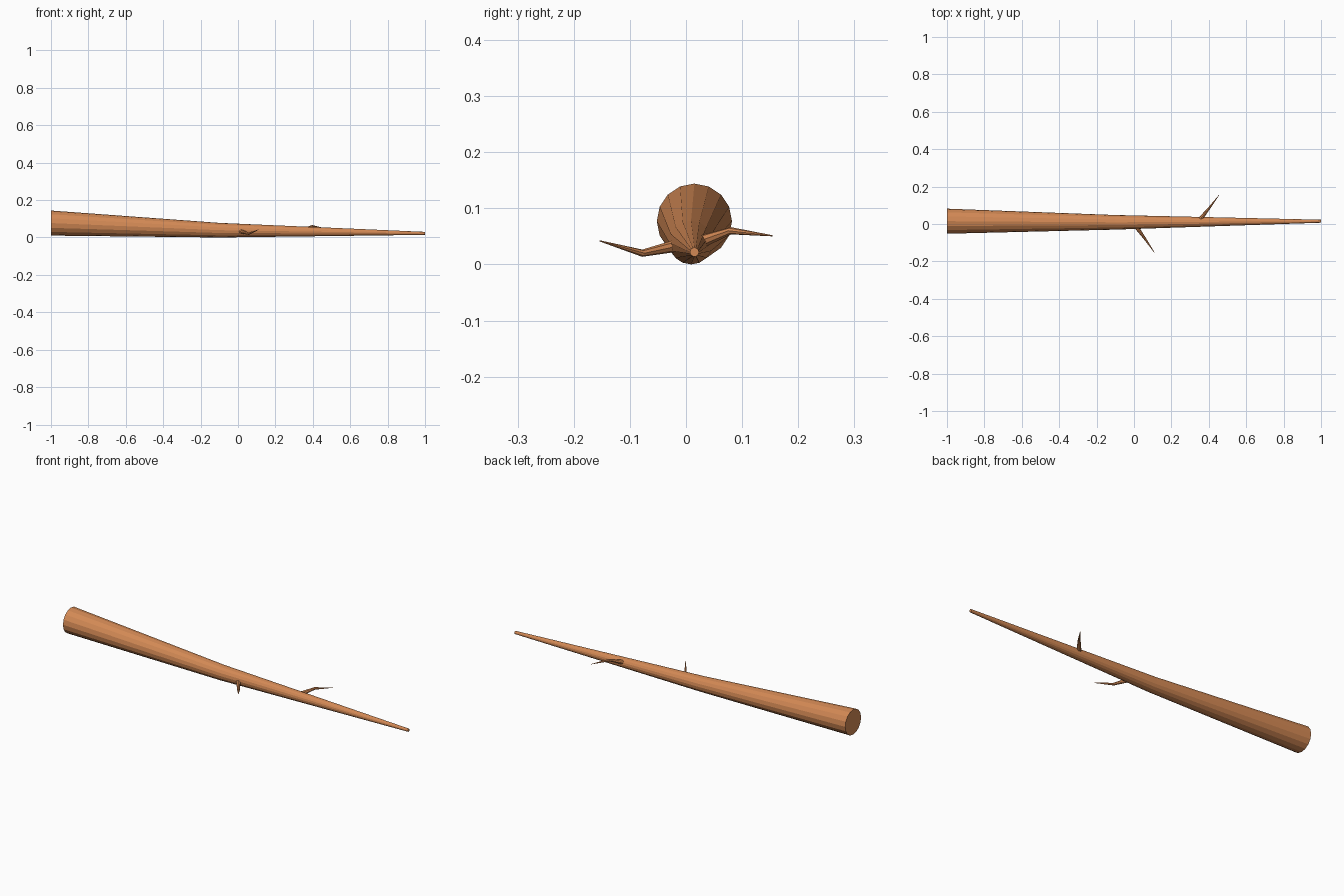
import bpy, bmesh, math
from mathutils import Vector

if "Cube" in bpy.data.objects:
    bpy.data.objects.remove(bpy.data.objects["Cube"])

wood = bpy.data.materials.new("wood")
wood.diffuse_color = (0.65, 0.25, 0.09, 1)
wood.use_nodes = True
wood.node_tree.nodes["Principled BSDF"].inputs["Base Color"].default_value = wood.diffuse_color


def tapered_tube(name, stations, sides, axis=None):
    """Skin rings along a path of (x, y, z, radius), capped at both ends."""
    bm = bmesh.new()
    pts = [Vector(s[:3]) for s in stations]
    rings = []
    for i, s in enumerate(stations):
        d = axis or (pts[min(i + 1, len(pts) - 1)] - pts[max(i - 1, 0)])
        d = d.normalized()
        u = Vector((0, 0, 1)).cross(d).normalized()
        v = d.cross(u)
        ring = []
        for k in range(sides):
            a = math.tau * k / sides
            ring.append(bm.verts.new(pts[i] + s[3] * (u * math.sin(a) + v * math.cos(a))))
        rings.append(ring)
    for a, b in zip(rings, rings[1:]):
        for k in range(sides):
            n = (k + 1) % sides
            bm.faces.new((a[k], a[n], b[n], b[k]))
    bm.faces.new(rings[0])
    bm.faces.new(rings[-1])
    bmesh.ops.recalc_face_normals(bm, faces=bm.faces)
    me = bpy.data.meshes.new(name)
    bm.to_mesh(me)
    bm.free()
    me.materials.append(wood)
    ob = bpy.data.objects.new(name, me)
    bpy.context.collection.objects.link(ob)
    return ob


# Main stick: thick at the left, slight bend, thin at the right
tapered_tube("stick", [(-1, 0.015, 0.077, 0.067),
                       (-0.1, 0.009, 0.039, 0.039),
                       (1, 0.015, 0.022, 0.008)], 16, Vector((1, 0, 0)))

# Two bent twigs, rooted inside the stick
tapered_tube("back_twig", [(0.345, 0.015, 0.036, 0.013),
                           (0.398, 0.080, 0.060, 0.0065),
                           (0.454, 0.154, 0.051, 0.001)], 8)
tapered_tube("front_twig", [(0.005, -0.005, 0.036, 0.012),
                            (0.058, -0.078, 0.020, 0.0065),
                            (0.110, -0.154, 0.042, 0.001)], 8)
